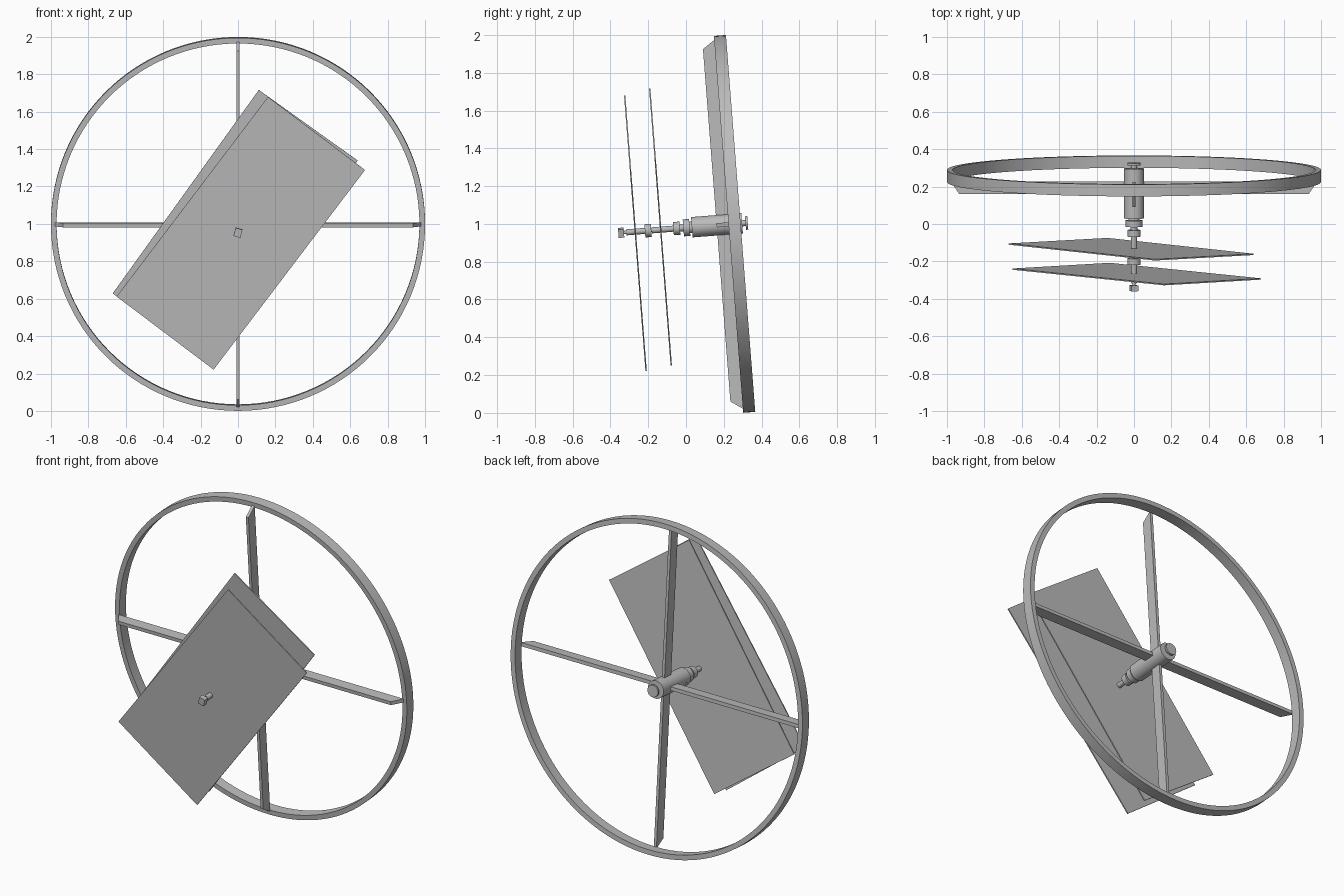
import bpy, bmesh
from math import radians, cos, sin, pi
from mathutils import Matrix, Vector

cube = bpy.data.objects.get("Cube")
if cube:
    bpy.data.objects.remove(cube, do_unlink=True)

grey = bpy.data.materials.new("plain grey")
grey.use_nodes = True
COLOUR = (0.5, 0.5, 0.5, 1)
grey.diffuse_color = COLOUR
grey.node_tree.nodes["Principled BSDF"].inputs["Base Color"].default_value = COLOUR

# Everything is built along a shaft on local y, then leaned as one assembly
LEAN = Matrix.Translation((0, 0.257, 1.0)) @ Matrix.Rotation(radians(4.45), 4, 'X')


def finish(name, bm, smooth=False):
    bmesh.ops.recalc_face_normals(bm, faces=bm.faces)
    mesh = bpy.data.meshes.new(name)
    bm.to_mesh(mesh)
    bm.free()
    mesh.transform(LEAN)
    mesh.materials.append(grey)
    obj = bpy.data.objects.new(name, mesh)
    bpy.context.collection.objects.link(obj)
    if smooth:
        bpy.ops.object.select_all(action='DESELECT')
        obj.select_set(True)
        bpy.context.view_layer.objects.active = obj
        bpy.ops.object.shade_smooth_by_angle(angle=radians(35))
    return obj


def lathe(name, profile, segments=48, closed=False):
    """Turn (radius, y) points around the shaft."""
    bm = bmesh.new()
    rings = [[bm.verts.new((r * cos(2 * pi * i / segments), y, r * sin(2 * pi * i / segments)))
              for i in range(segments)] for r, y in profile]
    pairs = list(zip(rings, rings[1:]))
    if closed:
        pairs.append((rings[-1], rings[0]))
    else:
        bm.faces.new(rings[0])
        bm.faces.new(rings[-1])
    for a, b in pairs:
        for i in range(segments):
            j = (i + 1) % segments
            bm.faces.new((a[i], a[j], b[j], b[i]))
    return finish(name, bm, True)


def cylinder(name, y0, y1, radius):
    return lathe(name, [(radius, y0), (radius, y1)], 32)


def box(name, size, centre, turn=0):
    bm = bmesh.new()
    place = Matrix.Translation(centre) @ Matrix.Rotation(radians(turn), 4, 'Y')
    bmesh.ops.create_cube(bm, size=1, matrix=place @ Matrix.Diagonal((*size, 1)))
    return finish(name, bm)


def spoke_bar(name, width, turn):
    """Full-width bar with bevelled ends, lying against the front of the rim."""
    bm = bmesh.new()
    outline = [(-0.98, -0.03), (0.98, -0.03), (0.935, -0.095), (-0.935, -0.095)]
    face = bm.faces.new([bm.verts.new((x, y, -width / 2)) for x, y in outline])
    ext = bmesh.ops.extrude_face_region(bm, geom=[face])
    moved = [v for v in ext["geom"] if isinstance(v, bmesh.types.BMVert)]
    bmesh.ops.translate(bm, verts=moved, vec=Vector((0, 0, width)))
    bmesh.ops.rotate(bm, verts=bm.verts, cent=(0, 0, 0),
                     matrix=Matrix.Rotation(radians(turn), 3, 'Y'))
    return finish(name, bm)


# Wheel
lathe("wheel_rim", [(1.0, -0.032), (1.0, 0.032), (0.97, 0.032), (0.97, -0.032)], 128, True)
spoke_bar("horizontal_spokes", 0.022, 0)
spoke_bar("vertical_spokes", 0.018, 90)

# Hub with a small set-screw hole
hub = cylinder("hub", -0.227, 0.04, 0.054)
bm = bmesh.new()
bmesh.ops.create_cone(bm, cap_ends=True, segments=16, radius1=0.009, radius2=0.009, depth=0.04,
                      matrix=Matrix.Translation((-0.05, -0.19, -0.018))
                      @ Matrix.Rotation(pi / 2, 4, 'Y'))
cutter = finish("screw_hole_cutter", bm)
cutter.hide_render = True
cutter.hide_set(True)
cutter.display_type = 'WIRE'
cut = hub.modifiers.new("screw hole", 'BOOLEAN')
cut.object = cutter
cut.operation = 'DIFFERENCE'

# Shaft, collars and spacers: (name, start, end, radius)
for part in (
    ("rear_shaft", 0.03, 0.065, 0.016),
    ("rear_flange", 0.058, 0.07, 0.036),
    ("hub_neck", -0.24, -0.22, 0.03),
    ("hub_washer", -0.272, -0.238, 0.045),
    ("front_shaft", -0.6, -0.23, 0.009),
    ("shaft_sleeve", -0.295, -0.265, 0.018),
    ("rear_collar", -0.325, -0.29, 0.035),
    ("rear_spacer", -0.44, -0.32, 0.016),
    ("middle_collar", -0.476, -0.442, 0.035),
    ("front_spacer", -0.575, -0.47, 0.016),
):
    cylinder(*part)

# End block
box("shaft_end_nut", (0.038, 0.03, 0.045), (0, -0.602, 0), 15)

# Pair of thin panels, slightly out of line with each other
box("front_panel", (1.342, 0.007, 0.65), (0.015, -0.527, -0.009), -52.9)
box("rear_panel", (1.342, 0.007, 0.65), (-0.015, -0.392, 0.014), -54.4)
